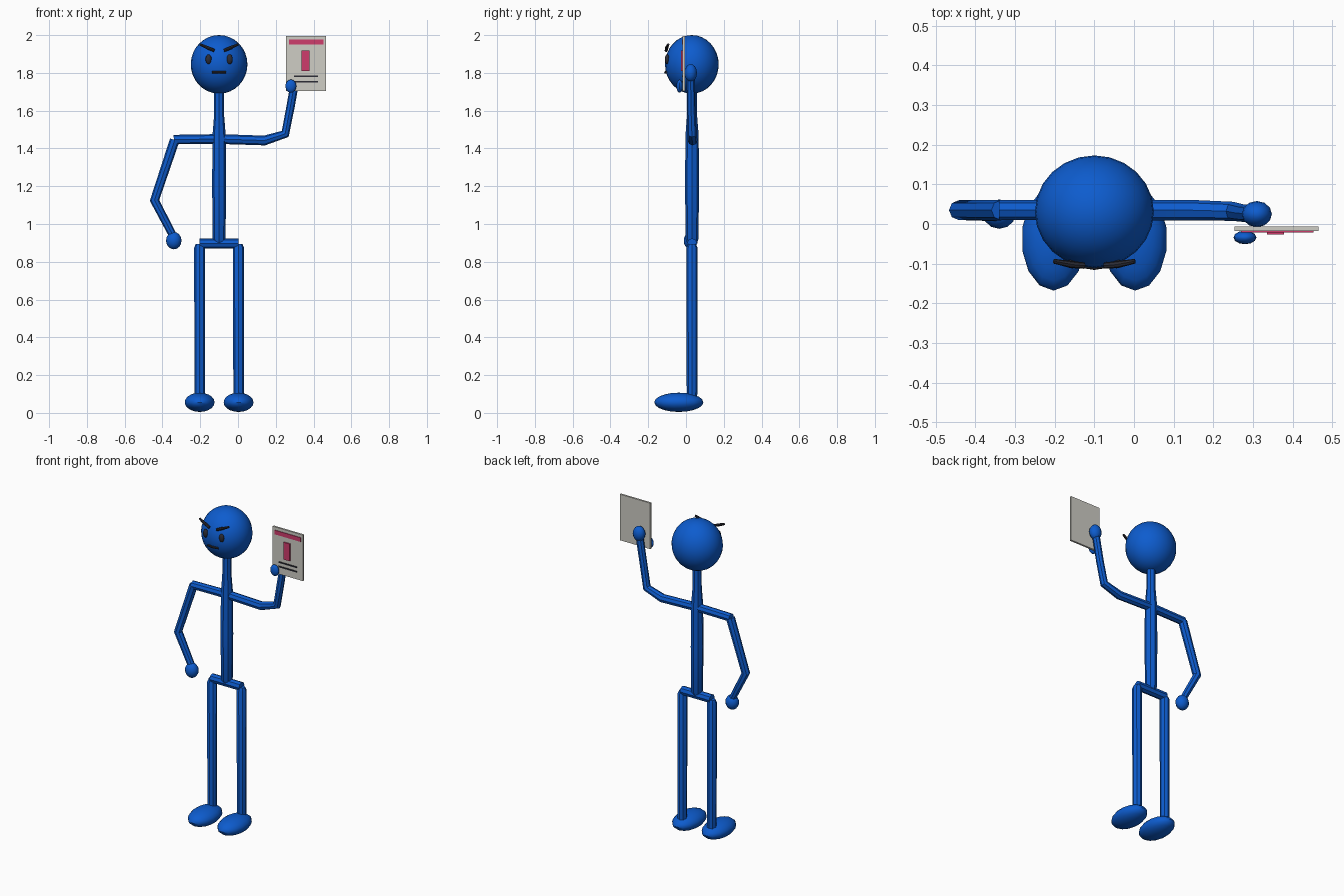
import bpy
import math
from mathutils import Vector

if "Cube" in bpy.data.objects:
    bpy.data.objects.remove(bpy.data.objects["Cube"])


def material(name, rgb):
    m = bpy.data.materials.new(name)
    m.diffuse_color = (*rgb, 1)
    m.use_nodes = True
    m.node_tree.nodes["Principled BSDF"].inputs["Base Color"].default_value = m.diffuse_color
    return m


BLUE = material("body_blue", (0.004, 0.107, 0.62))
BLACK = material("face_black", (0.025, 0.025, 0.035))
GREY = material("card_grey", (0.62, 0.61, 0.56))
PINK = material("card_pink", (0.62, 0.045, 0.15))


def finish(ob, name, mat, smooth=True):
    ob.name = name
    ob.data.materials.clear()
    ob.data.materials.append(mat)
    if smooth:
        bpy.ops.object.shade_smooth_by_angle(angle=math.radians(40))
    return ob


def ball(name, centre, radii, mat=BLUE, seg=16, rings=10):
    bpy.ops.mesh.primitive_uv_sphere_add(segments=seg, ring_count=rings, location=centre)
    ob = bpy.context.object
    ob.scale = radii
    bpy.ops.object.transform_apply(location=False, rotation=False)
    return finish(ob, name, mat)


def tube(name, points, mat=BLUE):
    """Round tube through (x, y, z, radius) points."""
    cu = bpy.data.curves.new(name, 'CURVE')
    cu.dimensions = '3D'
    cu.bevel_depth = 1
    cu.bevel_resolution = 2
    cu.use_fill_caps = True
    sp = cu.splines.new('POLY')
    sp.points.add(len(points) - 1)
    for p, (x, y, z, r) in zip(sp.points, points):
        p.co = (x, y, z, 1)
        p.radius = r
    ob = bpy.data.objects.new(name, cu)
    bpy.context.collection.objects.link(ob)
    bpy.ops.object.select_all(action='DESELECT')
    ob.select_set(True)
    bpy.context.view_layer.objects.active = ob
    bpy.ops.object.convert(target='MESH')
    return finish(bpy.context.object, name, mat)


def plate(name, x0, x1, y0, y1, z0, z1, mat):
    bpy.ops.mesh.primitive_cube_add(size=1, location=((x0 + x1) / 2, (y0 + y1) / 2, (z0 + z1) / 2))
    ob = bpy.context.object
    ob.scale = (x1 - x0, y1 - y0, z1 - z0)
    bpy.ops.object.transform_apply(location=False, rotation=False)
    return finish(ob, name, mat, False)


CX, CY = -0.10, 0.032

# Head, neck and torso
ball("head", (CX, 0.031, 1.845), (0.15, 0.142, 0.155), seg=24, rings=16)
tube("torso", [(CX, CY, 1.72, 0.026), (CX, CY, 1.57, 0.027), (CX, CY, 1.47, 0.035),
               (CX, CY, 1.20, 0.037), (CX, CY, 0.92, 0.034), (CX, CY, 0.89, 0.022)])

# Arms
tube("shoulders", [(-0.34, 0.035, 1.447, 0.025), (CX, 0.035, 1.45, 0.026),
                   (0.14, 0.035, 1.442, 0.026), (0.25, 0.032, 1.477, 0.024),
                   (0.278, 0.027, 1.62, 0.022), (0.308, 0.025, 1.79, 0.022)])
tube("lowered_arm", [(-0.335, 0.035, 1.445, 0.026), (-0.442, 0.035, 1.125, 0.025),
                     (-0.345, 0.028, 0.94, 0.021)])
ball("lowered_hand", (-0.34, 0.025, 0.912), (0.041, 0.037, 0.046), seg=12, rings=8)
ball("raised_hand", (0.31, 0.025, 1.80), (0.038, 0.033, 0.047), seg=12, rings=8)
ball("thumb", (0.28, -0.034, 1.73), (0.029, 0.017, 0.035), seg=12, rings=8)

# Hips, legs and feet
tube("hips", [(-0.203, CY, 0.897, 0.027), (0.003, CY, 0.897, 0.027)])
for side, x in (("right", -0.203), ("left", 0.003)):
    tube(side + "_leg", [(x, CY, 0.07, 0.027), (x, CY, 0.12, 0.028),
                         (x, CY, 0.875, 0.029), (x, CY, 0.895, 0.020)])
    ball(side + "_foot", (x, -0.038, 0.056), (0.081, 0.130, 0.051), seg=14, rings=10)

# Face
for side, s in (("right", -1), ("left", 1)):
    ball(side + "_eye", (CX + s * 0.056, -0.100, 1.872), (0.016, 0.012, 0.026), BLACK, 12, 8)
    tube(side + "_brow", [(CX + s * 0.026, -0.105, 1.918, 0.008),
                          (CX + s * 0.060, -0.102, 1.933, 0.009),
                          (CX + s * 0.102, -0.094, 1.951, 0.006)], BLACK)
tube("mouth", [(-0.138, -0.104, 1.803, 0.006), (CX, -0.109, 1.803, 0.007),
               (-0.064, -0.104, 1.803, 0.006)], BLACK)

# Card with plain printed marks
plate("card", 0.254, 0.466, -0.018, -0.006, 1.705, 1.995, GREY)
plate("card_banner", 0.270, 0.453, -0.022, -0.017, 1.950, 1.976, PINK)
plate("card_bar", 0.336, 0.378, -0.026, -0.017, 1.810, 1.918, PINK)
for i, z in enumerate((1.781, 1.753)):
    plate("card_rule_%d" % (i + 1), 0.297, 0.424, -0.022, -0.017, z - 0.004, z + 0.004, BLACK)
